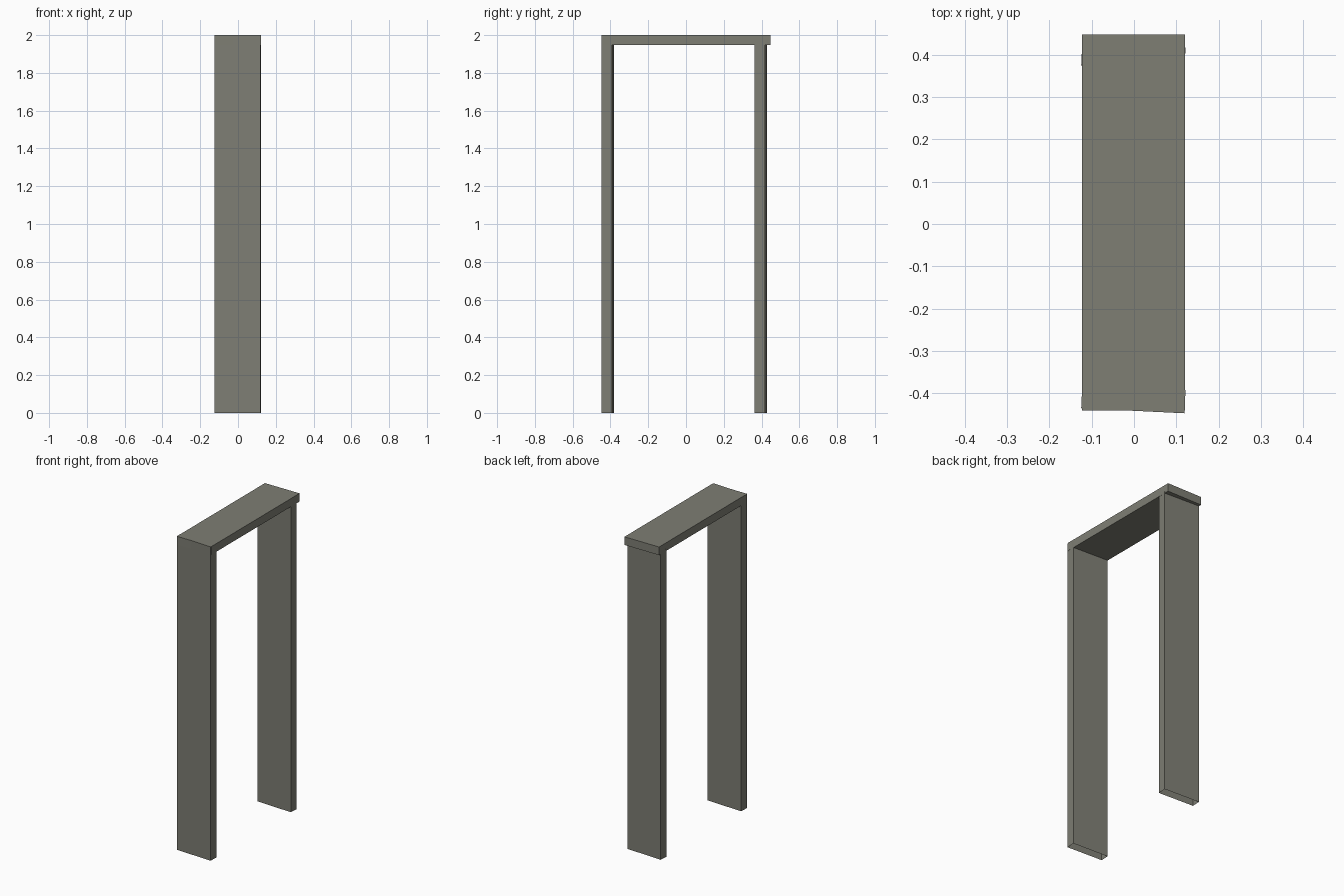
import bpy
import bmesh
from math import radians
from mathutils import Matrix

cube = bpy.data.objects.get("Cube")
if cube:
    bpy.data.objects.remove(cube, do_unlink=True)

stone = bpy.data.materials.new("warm_grey_stone")
stone.use_nodes = True
colour = (0.21, 0.21, 0.175, 1)
stone.diffuse_color = colour
stone.node_tree.nodes["Principled BSDF"].inputs["Base Color"].default_value = colour


def slab(name, size, centre, turn=0, open_bottom=False):
    """Box of the given size, turned about z, optionally without an underside."""
    bm = bmesh.new()
    bmesh.ops.create_cube(bm, size=1)
    if open_bottom:
        bm.normal_update()
        under = [f for f in bm.faces if f.normal.z < -0.5]
        bmesh.ops.delete(bm, geom=under, context='FACES')
    bm.transform(Matrix.Translation(centre)
                 @ Matrix.Rotation(radians(turn), 4, 'Z')
                 @ Matrix.Diagonal((*size, 1)))
    mesh = bpy.data.meshes.new(name)
    bm.to_mesh(mesh)
    bm.free()
    mesh.materials.append(stone)
    obj = bpy.data.objects.new(name, mesh)
    bpy.context.collection.objects.link(obj)


# Lintel across the top, overhanging at the back
slab("lintel", (0.244, 0.887, 0.052), (-0.001, 0.0035, 1.974))

# Slightly turned hollow uprights; the front one runs up flush with the lintel top
for name, y, height in (("front_post", -0.4135, 2.0), ("back_post", 0.3955, 1.96)):
    slab(name, (0.244, 0.055, height), (-0.0015, y, height / 2), -2.8, True)
